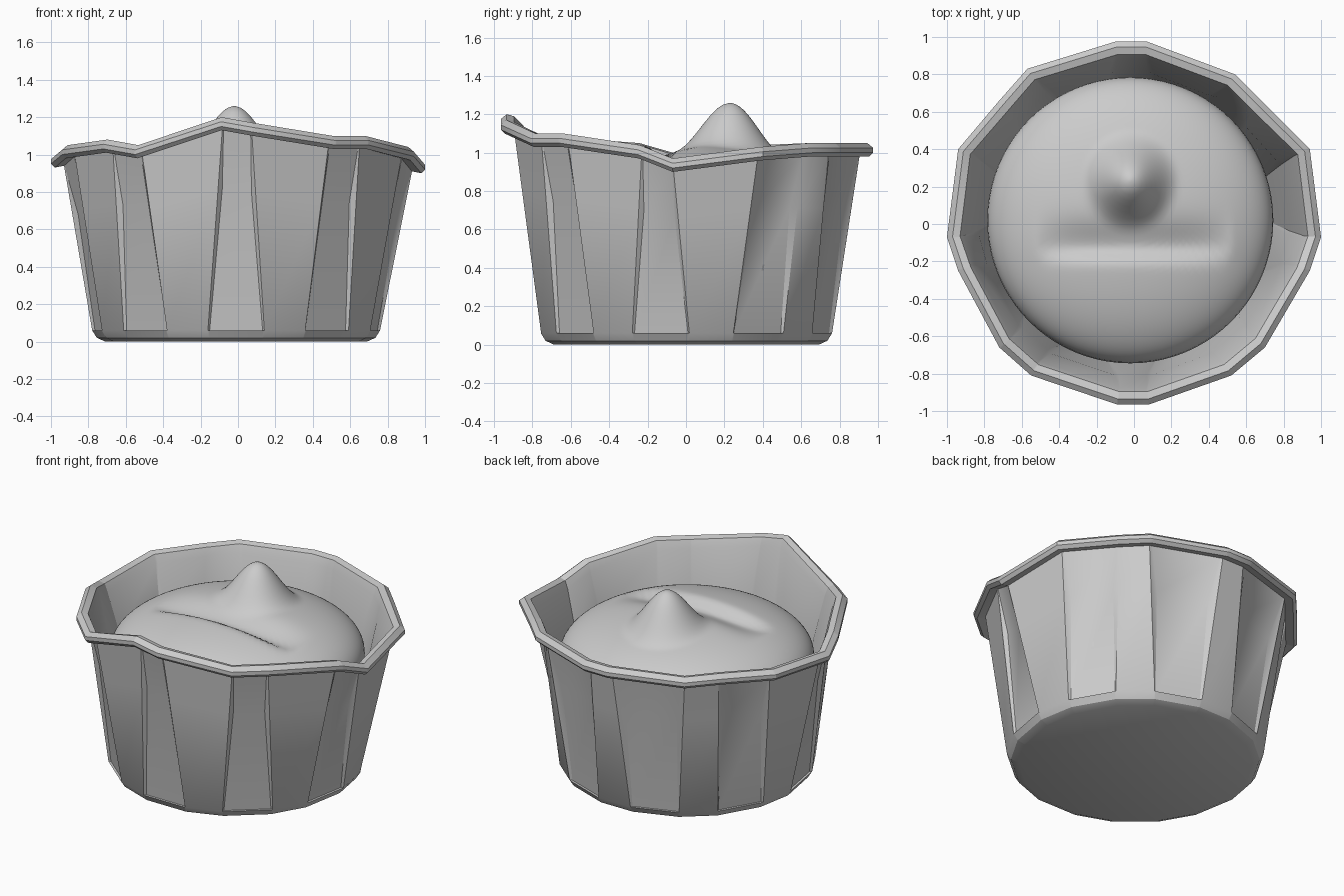
import bpy, bmesh, math
from mathutils import Vector

if "Cube" in bpy.data.objects:
    bpy.data.objects.remove(bpy.data.objects["Cube"])

# Rim corners, two per flute, anticlockwise from the front flute
RIM = [(-.09, -.965, 1.20), (.08, -.965, 1.17), (.52, -.81, 1.10), (.70, -.66, 1.10),
       (.94, -.25, 1.04), (1.0, -.07, .97), (.94, .40, 1.03), (.68, .66, 1.05),
       (.54, .80, 1.05), (.07, .975, 1.05), (-.10, .975, 1.05), (-.57, .83, 1.05),
       (-.72, .66, 1.05), (-.94, .40, 1.04), (-1.0, -.07, 1.0), (-.94, -.25, 1.05),
       (-.72, -.66, 1.08), (-.55, -.81, 1.05)]


def skin(name, rings, angle):
    """Join closed rings into a surface and cap both ends."""
    bm = bmesh.new()
    loops = [[bm.verts.new(p) for p in ring] for ring in rings]
    n = len(loops[0])
    for a, b in zip(loops, loops[1:]):
        for i in range(n):
            j = (i + 1) % n
            bm.faces.new((a[i], a[j], b[j], b[i]))
    bm.faces.new(loops[0][::-1])
    bm.faces.new(loops[-1])
    bmesh.ops.remove_doubles(bm, verts=bm.verts, dist=0.0005)
    bmesh.ops.recalc_face_normals(bm, faces=bm.faces)
    mesh = bpy.data.meshes.new(name)
    bm.to_mesh(mesh)
    bm.free()
    ob = bpy.data.objects.new(name, mesh)
    bpy.context.collection.objects.link(ob)
    bpy.ops.object.select_all(action='DESELECT')
    ob.select_set(True)
    bpy.context.view_layer.objects.active = ob
    bpy.ops.object.shade_smooth_by_angle(angle=math.radians(angle))
    return ob


def shift(p, dr, dz=0):
    """Move a point outward from the axis and up."""
    flat = Vector((p[0], p[1], 0)).normalized()
    return Vector(p) + flat * dr + Vector((0, 0, dz))


# Four columns per flute: outer left, inner left, inner right, outer right
def base_ring(r, z, inset=0):
    ring = []
    for k in range(9):
        for off, rec in ((-11.3, 0), (-10.8, inset), (10.8, inset), (11.3, 0)):
            a = math.radians(270 + 40 * k + off)
            ring.append(Vector((-.01 + (r - rec) * math.cos(a), (r - rec) * math.sin(a), z)))
    return ring


def rim_ring(dr, dz):
    ring = []
    for k in range(9):
        a, b = Vector(RIM[2 * k]), Vector(RIM[2 * k + 1])
        ring += [shift(a.lerp(b, t), dr, dz) for t in (0, .04, .96, 1)]
    return ring


# Fluted pot with recessed panels, uneven lip and hollow inside
low = base_ring(.77, .06)
high = rim_ring(-.07, -.06)
mid = [a.lerp(b, .7) for a, b in zip(low, high)]
for k in range(9):
    left, right = mid[4 * k].copy(), mid[4 * k + 3].copy()
    mid[4 * k + 1] = shift(left.lerp(right, .1), -.025)
    mid[4 * k + 2] = shift(left.lerp(right, .9), -.025)
lip = [rim_ring(*p) for p in ((-.02, -.07), (0, -.05), (0, -.025), (-.03, 0), (-.07, -.01))]
rings = [base_ring(.70, 0), base_ring(.745, .02), low, base_ring(.77, .06, .015), mid, high]
inner_mid = [shift(p, -.025 if i % 4 in (1, 2) else -.045) for i, p in enumerate(mid)]
rings += lip + [rim_ring(-.09, -.06), inner_mid, base_ring(.725, .06)]
skin("fluted_pot", rings, 32)


# Domed filling with a rounded peak and a fold across the front
def filling_height(x, y):
    rho = min(1, math.hypot(x + .02, y - .02) / .765)
    z = .74 + .31 * max(0, 1 - rho * rho) ** .45
    d = math.hypot((x + .02) * 1.05, y - .235)
    if d < .28:
        z += .11 * (1 + math.cos(math.pi * d / .28))
    fade = max(0, 1 - (x / .52) ** 4)
    # steep step behind the front lobe, easing out towards the peak
    width = .05 if y < -.13 else .13
    z -= .06 * fade * math.exp(-((y + .13) / width) ** 2)
    return z


SEG = 80
rings = []
for r, z in ((.70, .07), (.755, .5)):
    rings.append([(-.02 + r * math.cos(math.tau * i / SEG), .02 + r * math.sin(math.tau * i / SEG), z)
                  for i in range(SEG)])
for s in range(41):
    t = 1 - (s / 40.3) ** 1.4
    ring = []
    for i in range(SEG):
        a = math.tau * i / SEG
        x = -.02 + t * .765 * math.cos(a)
        y = .235 * (1 - t) + t * (.02 + .765 * math.sin(a))
        ring.append((x, y, filling_height(x, y)))
    rings.append(ring)
skin("filling", rings, 60)
